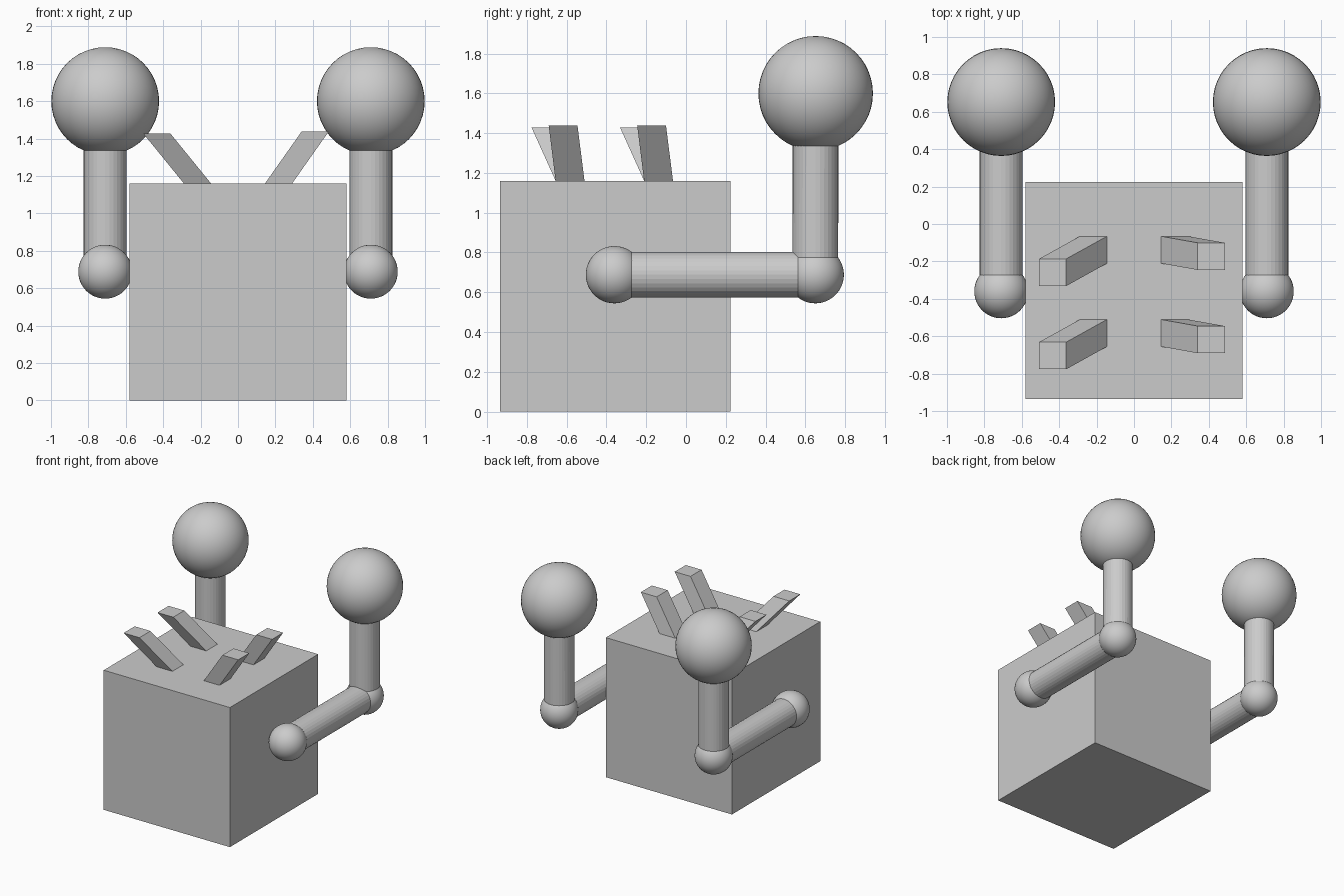
import bpy, bmesh
from math import pi
from mathutils import Vector

if "Cube" in bpy.data.objects:
    bpy.data.objects.remove(bpy.data.objects["Cube"])


def ball(name, loc, r):
    bpy.ops.mesh.primitive_uv_sphere_add(segments=48, ring_count=24, radius=r, location=loc)
    bpy.context.object.name = name
    bpy.ops.object.shade_smooth()


def rod(name, a, b, r):
    a, b = Vector(a), Vector(b)
    d = b - a
    bpy.ops.mesh.primitive_cylinder_add(vertices=32, radius=r, depth=d.length, location=(a + b) / 2,
                                        rotation=d.to_track_quat('Z', 'Y').to_euler())
    bpy.context.object.name = name


# body with four slanted prongs pulled out of its top
bpy.ops.mesh.primitive_cube_add(size=1.16, location=(0, -0.355, 0.58))
bpy.context.object.name = "body"


def prong(name, base, top, w=0.145):
    bm = bmesh.new()
    h = w / 2
    x, y, z = base
    vs = [bm.verts.new((x + sx * h, y + sy * h, z)) for sx, sy in ((-1, -1), (-1, 1), (1, 1), (1, -1))]
    face = bm.faces.new(vs)
    ext = bmesh.ops.extrude_face_region(bm, geom=[face], use_keep_orig=True)
    up = [v for v in ext["geom"] if isinstance(v, bmesh.types.BMVert)]
    bmesh.ops.translate(bm, verts=up, vec=Vector(top) - Vector(base))
    bmesh.ops.recalc_face_normals(bm, faces=bm.faces)
    mesh = bpy.data.meshes.new(name)
    bm.to_mesh(mesh)
    bm.free()
    bpy.context.collection.objects.link(bpy.data.objects.new(name, mesh))


for tag, y in (("back", -0.138), ("front", -0.583)):
    prong(f"left_{tag}_prong", (-0.217, y, 1.16), (-0.435, y - 0.121, 1.428))
    prong(f"right_{tag}_prong", (0.217, y, 1.16), (0.413, y - 0.035, 1.438))

# bent arms with ball joints and large ball hands
for side, s in (("left", -1), ("right", 1)):
    shoulder = (s * 0.71, -0.36, 0.688)
    elbow = (s * 0.71, 0.65, 0.688)
    hand = (s * 0.71, 0.652, 1.6)
    ball(f"{side}_shoulder", shoulder, 0.144)
    ball(f"{side}_elbow", elbow, 0.144)
    ball(f"{side}_hand", hand, 0.288)
    rod(f"{side}_upper_arm", shoulder, elbow, 0.115)
    rod(f"{side}_forearm", elbow, hand, 0.115)
